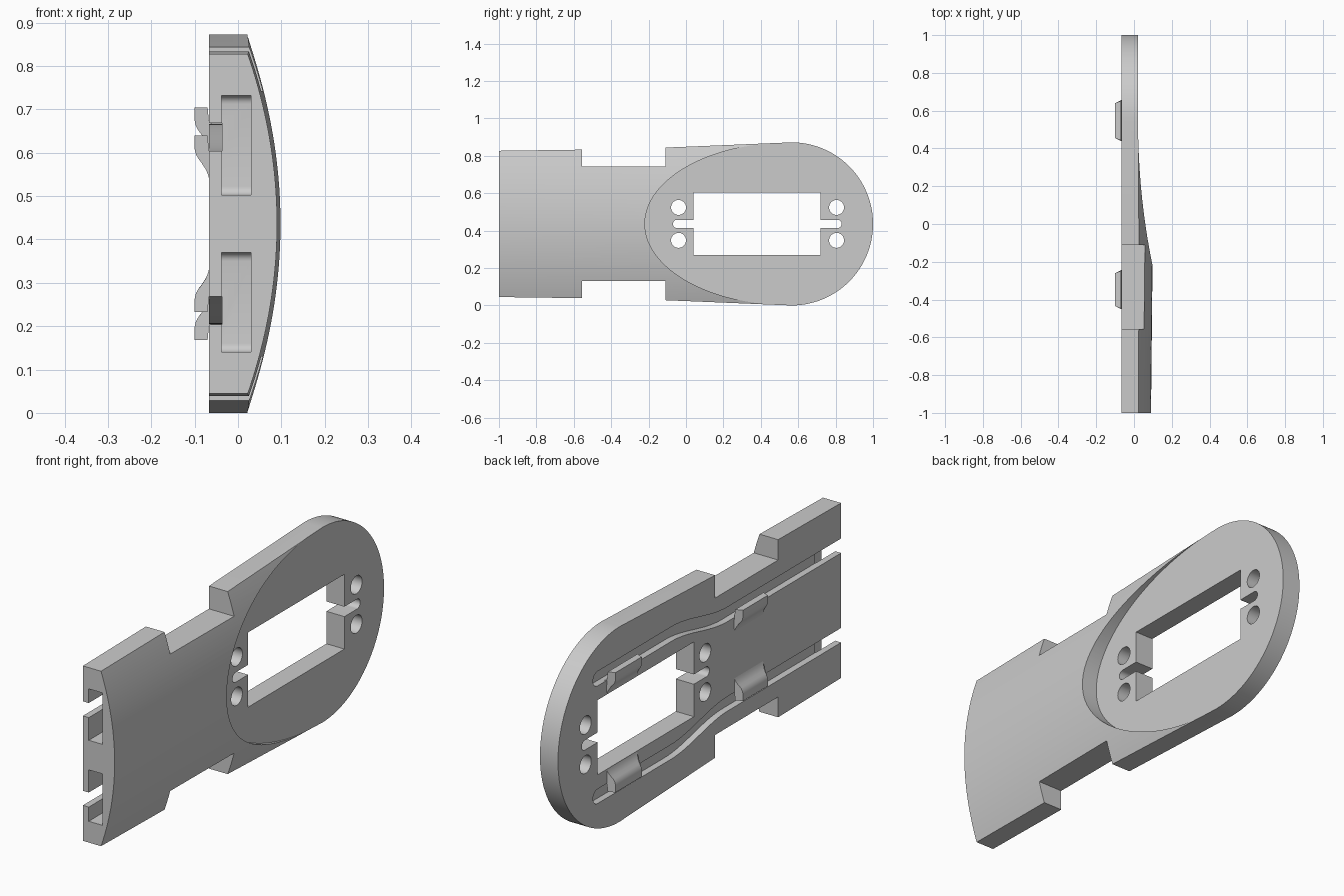
import bpy, bmesh
from math import sin, cos, pi, sqrt, radians
from mathutils import Vector

if "Cube" in bpy.data.objects:
    bpy.data.objects.remove(bpy.data.objects["Cube"])

CZ = 0.436       # mid height
BACK = -0.067    # flat rear face
FACE = 0.022     # flat paddle face

grey = bpy.data.materials.new("light_grey")
grey.use_nodes = True
grey.diffuse_color = (0.6, 0.6, 0.6, 1)
grey.node_tree.nodes["Principled BSDF"].inputs["Base Color"].default_value = (0.6, 0.6, 0.6, 1)


def loft(name, start, end):
    """Closed solid between two matching point loops."""
    bm = bmesh.new()
    a = [bm.verts.new(p) for p in start]
    b = [bm.verts.new(p) for p in end]
    bm.faces.new(a)
    bm.faces.new(b)
    for i in range(len(a)):
        j = (i + 1) % len(a)
        bm.faces.new((a[i], a[j], b[j], b[i]))
    bmesh.ops.recalc_face_normals(bm, faces=bm.faces)
    mesh = bpy.data.meshes.new(name)
    bm.to_mesh(mesh)
    bm.free()
    mesh.materials.append(grey)
    ob = bpy.data.objects.new(name, mesh)
    bpy.context.collection.objects.link(ob)
    return ob


def prism(name, outline, x0, x1):
    """Extrude a side outline of (y, height from the middle) along x."""
    return loft(name, [(x0, y, CZ + d) for y, d in outline],
                [(x1, y, CZ + d) for y, d in outline])


def arc(cy, cd, ry, rd, a0, a1, n):
    steps = [radians(a0 + (a1 - a0) * i / n) for i in range(n + 1)]
    return [(cy + ry * cos(a), cd + rd * sin(a)) for a in steps]


def box(y0, y1, d0, d1):
    return [(y0, d0), (y1, d0), (y1, d1), (y0, d1)]


def select(ob):
    bpy.ops.object.select_all(action='DESELECT')
    ob.select_set(True)
    bpy.context.view_layer.objects.active = ob


def boolean(target, cutter, operation='DIFFERENCE'):
    cutter.hide_render = True
    mod = target.modifiers.new("cut", 'BOOLEAN')
    mod.operation = operation
    mod.solver = 'EXACT'
    mod.object = cutter
    select(target)
    bpy.ops.object.modifier_apply(modifier=mod.name)
    bpy.data.objects.remove(cutter)


# Plate outline: stepped handle and a round paddle end
R = 0.436
half = [(-1, 0.391), (-0.555, 0.397), (-0.555, 0.306), (-0.11, 0.306), (-0.11, 0.408)]
outline = half + arc(0.564, 0, R, R, 90, -90, 64) + [(y, -d) for y, d in reversed(half)]
body = prism("paddle_body", outline, BACK, 0.2)


# Domed front surface, widening slightly towards the paddle
def dome_section(y):
    w = 0.393 + 0.0275 * (y + 1)
    h = 0.068 * (w / 0.393) ** 2
    ds = [-0.5 + i / 48 for i in range(49)]
    return ([(-0.2, y, CZ - 0.5)] +
            [(FACE + h * (1 - (d / w) ** 2), y, CZ + d) for d in ds] +
            [(-0.2, y, CZ + 0.5)])


boolean(body, loft("dome", dome_section(-1.1), dome_section(1.1)), 'INTERSECT')

# Flat elliptical recess around the opening
recess = arc(0.564, 0, 0.784, R, 90, 270, 64) + [(1.2, -R), (1.2, -0.6), (1.3, -0.6),
                                                (1.3, 0.6), (1.2, 0.6), (1.2, R)]
boolean(body, prism("recess", recess, FACE, 0.3))

# Rectangular opening with rounded end slots and screw holes
boolean(body, prism("opening", box(0.04, 0.72, -0.167, 0.167), -0.3, 0.3))
r = 0.022
boolean(body, prism("end_slots", arc(-0.048, 0, r, r, 90, 270, 16) +
                    arc(0.81, 0, r, r, -90, 90, 16), -0.3, 0.3))
for y in (-0.04, 0.805):
    for s in (-1, 1):
        boolean(body, prism("screw_hole", arc(y, s * 0.088, 0.04, 0.04, 0, 350, 35), -0.3, 0.3))


# Winding cable grooves on the rear
def groove_centre(y):
    t = min(max((y + 0.2) / 0.4, 0), 1)
    return 0.2 + 0.063 * t * t * (3 - 2 * t)


G = 0.0325
ys = [-1.1, -0.2] + [-0.2 + 0.4 * i / 20 for i in range(1, 21)]
for s in (-1, 1):
    lower = [(y, s * (groove_centre(y) - G)) for y in ys]
    upper = [(y, s * (groove_centre(y) + G)) for y in reversed(ys)]
    tip = [(y, s * d) for y, d in arc(0.72, groove_centre(1), G, G, -90, 90, 12)]
    boolean(body, prism("groove", lower + tip + upper, -0.2, -0.037))
    # Wider plug pocket at the handle end
    pocket = ([(-1.1, 0.066)] + arc(-0.88, 0.086, 0.02, 0.02, -90, 0, 6) +
              arc(-0.88, 0.276, 0.02, 0.02, 0, 90, 6) + [(-1.1, 0.296)])
    boolean(body, prism("pocket", [(y, s * d) for y, d in pocket], -0.038, 0.03))

select(body)
bpy.ops.object.shade_smooth_by_angle(angle=radians(25))

# Cable clips overhanging the grooves: (x, distance below the lip)
clip = [(-0.07, 0), (-0.1, 0), (-0.1, 0.03), (-0.097, 0.043), (-0.09, 0.055),
        (-0.081, 0.066), (-0.074, 0.078), (-0.069, 0.09), (-0.067, 0.098),
        (-0.06, 0.098), (-0.06, 0.037), (-0.067, 0.035)]
for label, y0, y1, lip in (("front", -0.435, -0.26, 0.203), ("rear", 0.455, 0.64, 0.268)):
    for side, s in (("lower", -1), ("upper", 1)):
        def ring(y, grow):
            return [(x, y + grow * max(0, x + 0.085), CZ + s * (lip - d)) for x, d in clip]
        ob = loft(f"{label}_{side}_clip", ring(y0, -0.8), ring(y1, 0.8))
        select(ob)
        bpy.ops.object.shade_smooth_by_angle(angle=radians(35))
